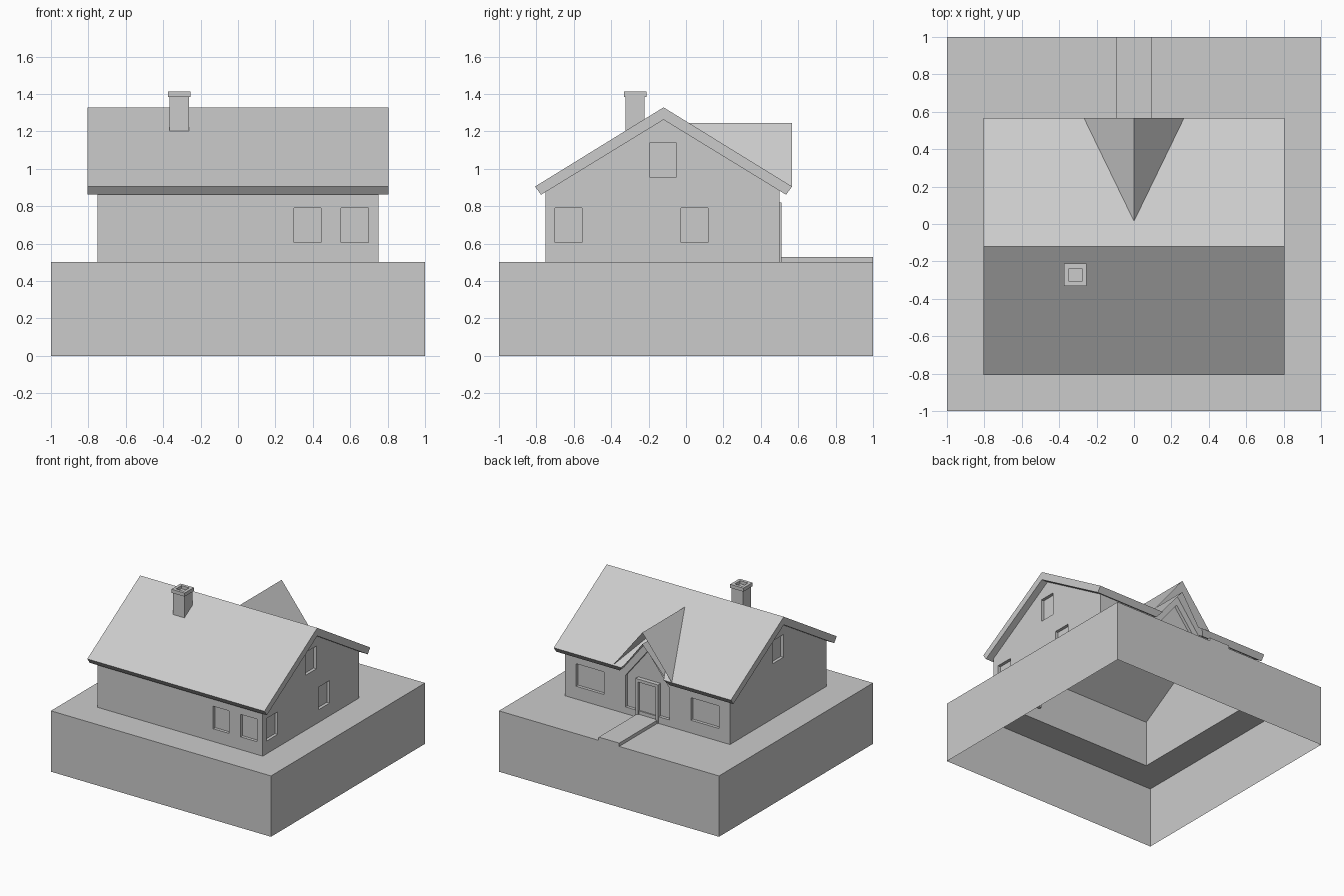
import bpy, bmesh
from mathutils import Vector

if "Cube" in bpy.data.objects:
    bpy.data.objects.remove(bpy.data.objects["Cube"])

RIDGE_Y, UNDER, SLOPE = -0.12, 1.262, 0.612   # main roof ridge line, underside height, pitch
D_TOP, D_UNDER, D_SLOPE = 1.245, 1.15, 1.27   # dormer ridge, underside, pitch


def place(axis, u, v, t):
    """2D profile point (u, v) at position t along the given axis."""
    return {'x': (t, u, v), 'y': (u, t, v), 'z': (u, v, t)}[axis]


def rect(u0, u1, v0, v1):
    return [(u0, v0), (u1, v0), (u1, v1), (u0, v1)]


def finish(bm, name):
    bmesh.ops.remove_doubles(bm, verts=bm.verts, dist=1e-4)
    bmesh.ops.recalc_face_normals(bm, faces=bm.faces)
    me = bpy.data.meshes.new(name)
    bm.to_mesh(me)
    bm.free()
    ob = bpy.data.objects.new(name, me)
    bpy.context.collection.objects.link(ob)
    return ob


def prism(axis, pts, a, b):
    """Closed solid: profile extruded from a to b along an axis."""
    bm = bmesh.new()
    lo = [bm.verts.new(place(axis, u, v, a)) for u, v in pts]
    hi = [bm.verts.new(place(axis, u, v, b)) for u, v in pts]
    bm.faces.new(lo)
    bm.faces.new(hi)
    for i in range(len(pts)):
        j = (i + 1) % len(pts)
        bm.faces.new((lo[i], lo[j], hi[j], hi[i]))
    return bm


def panel(bm, axis, t, outline, holes=(), depth=0.0):
    """Flat sheet with holes; a nonzero depth backs every hole as a recess."""
    edges = []
    for loop in [outline, *holes]:
        vs = [bm.verts.new(place(axis, u, v, t)) for u, v in loop]
        edges += [bm.edges.new((vs[i - 1], vs[i])) for i in range(len(vs))]
    n = Vector(place(axis, 0, 0, 1))
    bmesh.ops.triangle_fill(bm, edges=edges, use_beauty=True, normal=n)
    if depth:
        for loop in holes:
            a = [bm.verts.new(place(axis, u, v, t)) for u, v in loop]
            b = [bm.verts.new(place(axis, u, v, t + depth)) for u, v in loop]
            for i in range(len(a)):
                bm.faces.new((a[i - 1], a[i], b[i], b[i - 1]))
            bm.faces.new(b)


# Ground block: open underneath, with an opening under the house
bm = bmesh.new()
for s in (-1, 1):
    panel(bm, 'x', s, rect(-1, 1, 0, 0.5))
    panel(bm, 'y', s, rect(-1, 1, 0, 0.5))
panel(bm, 'z', 0.5, rect(-1, 1, -1, 1), [rect(-0.75, 0.75, -0.75, 0.5)])
finish(bm, "ground_block")

# House walls with recessed windows
def under(y):
    return UNDER - abs(y - RIDGE_Y) * SLOPE

Z0, Z1, REC = 0.605, 0.79, 0.025
zf, zb = under(-0.75), under(0.5)
bm = bmesh.new()
gable = [(-0.75, 0.5), (0.5, 0.5), (0.5, zb), (RIDGE_Y, UNDER), (-0.75, zf)]
attic = rect(-0.193, -0.053, 0.952, 1.139)
panel(bm, 'x', 0.75, gable,
      [attic, rect(-0.70, -0.556, Z0, Z1), rect(-0.027, 0.118, Z0, Z1)], -REC)
panel(bm, 'x', -0.75, gable, [attic], REC)
panel(bm, 'y', -0.75, rect(-0.75, 0.75, 0.5, zf),
      [rect(0.30, 0.444, Z0, Z1), rect(0.55, 0.697, Z0, Z1)], REC)
xd = (D_UNDER - zb) / D_SLOPE
back = [(-0.75, 0.5), (0.75, 0.5), (0.75, zb), (xd, zb),
        (0, D_UNDER), (-xd, zb), (-0.75, zb)]
porch = [(-0.2, 0.555), (0.2, 0.555), (0.2, 0.815), (0, 1.065), (-0.2, 0.815)]
panel(bm, 'y', 0.5, back,
      [porch, rect(0.395, 0.65, Z0, Z1), rect(-0.65, -0.395, Z0, Z1)], -REC)
finish(bm, "house_walls")

# Main roof slab
roof = finish(prism('x', [(RIDGE_Y, 1.328), (0.567, 0.905), (0.535, 0.861), (RIDGE_Y, UNDER),
                          (-0.775, 0.861), (-0.807, 0.905)], -0.805, 0.805), "main_roof")

# Opening in the roof below the dormer
w = 0.5 / D_SLOPE
cutter = finish(prism('y', [(0, D_UNDER), (w, D_UNDER - 0.5), (-w, D_UNDER - 0.5)],
                      -0.1, 0.7), "dormer_cutter")
cutter.hide_render = True
mod = roof.modifiers.new("dormer_opening", 'BOOLEAN')
mod.operation, mod.solver, mod.object = 'DIFFERENCE', 'EXACT', cutter
bpy.context.view_layer.objects.active = roof
bpy.ops.object.modifier_apply(modifier=mod.name)
bpy.data.objects.remove(cutter)

# Dormer roof: chevron trimmed along the main roof underside
xo, xi = (D_TOP - 0.905) / D_SLOPE, (D_UNDER - 0.861) / D_SLOPE
bm = prism('y', [(0, D_TOP), (xo, 0.905), (xi, 0.861), (0, D_UNDER),
                 (-xi, 0.861), (-xo, 0.905)], -0.05, 0.567)
for v in bm.verts:
    if v.co.z < 0.87 and v.co.y > 0.5:
        v.co.y = 0.535
bmesh.ops.bisect_plane(bm, geom=bm.verts[:] + bm.edges[:] + bm.faces[:],
                       plane_co=(0, RIDGE_Y, UNDER), plane_no=(0, SLOPE, 1), clear_inner=True)
finish(bm, "dormer_roof")

# Door frame, door and path
f, g = 0.102, 0.078
finish(prism('y', [(-f, 0.5), (-g, 0.5), (-g, 0.795), (g, 0.795), (g, 0.5), (f, 0.5),
                   (f, 0.82), (-f, 0.82)], 0.475, 0.51), "door_frame")
finish(prism('y', rect(-g, g, 0.5, 0.795), 0.475, 0.49), "door")
finish(prism('z', rect(-0.093, 0.093, 0.5, 1.0), 0.5, 0.527), "path")

# Chimney: shaft ending inside the roof slab, cap with a square flue
cx, cy = -0.313, -0.272
a, b = cy - 0.051, cy + 0.051
finish(prism('x', [(a, under(a) + 0.03), (b, under(b) + 0.03), (b, 1.385), (a, 1.385)],
             cx - 0.052, cx + 0.052), "chimney_shaft")
bm = prism('z', rect(cx - 0.06, cx + 0.06, cy - 0.06, cy + 0.06), 1.383, 1.412)
bmesh.ops.recalc_face_normals(bm, faces=bm.faces)
top = max(bm.faces, key=lambda q: q.calc_center_median().z)
bmesh.ops.inset_region(bm, faces=[top], thickness=0.035)
flue = bmesh.ops.extrude_discrete_faces(bm, faces=[top])['faces'][0]
low = flue.verts[:]
for v in low:
    v.co.z -= 0.025
rim = [e for e in bm.edges if e.is_boundary]
bmesh.ops.bridge_loops(bm, edges=rim)
finish(bm, "chimney_cap")
